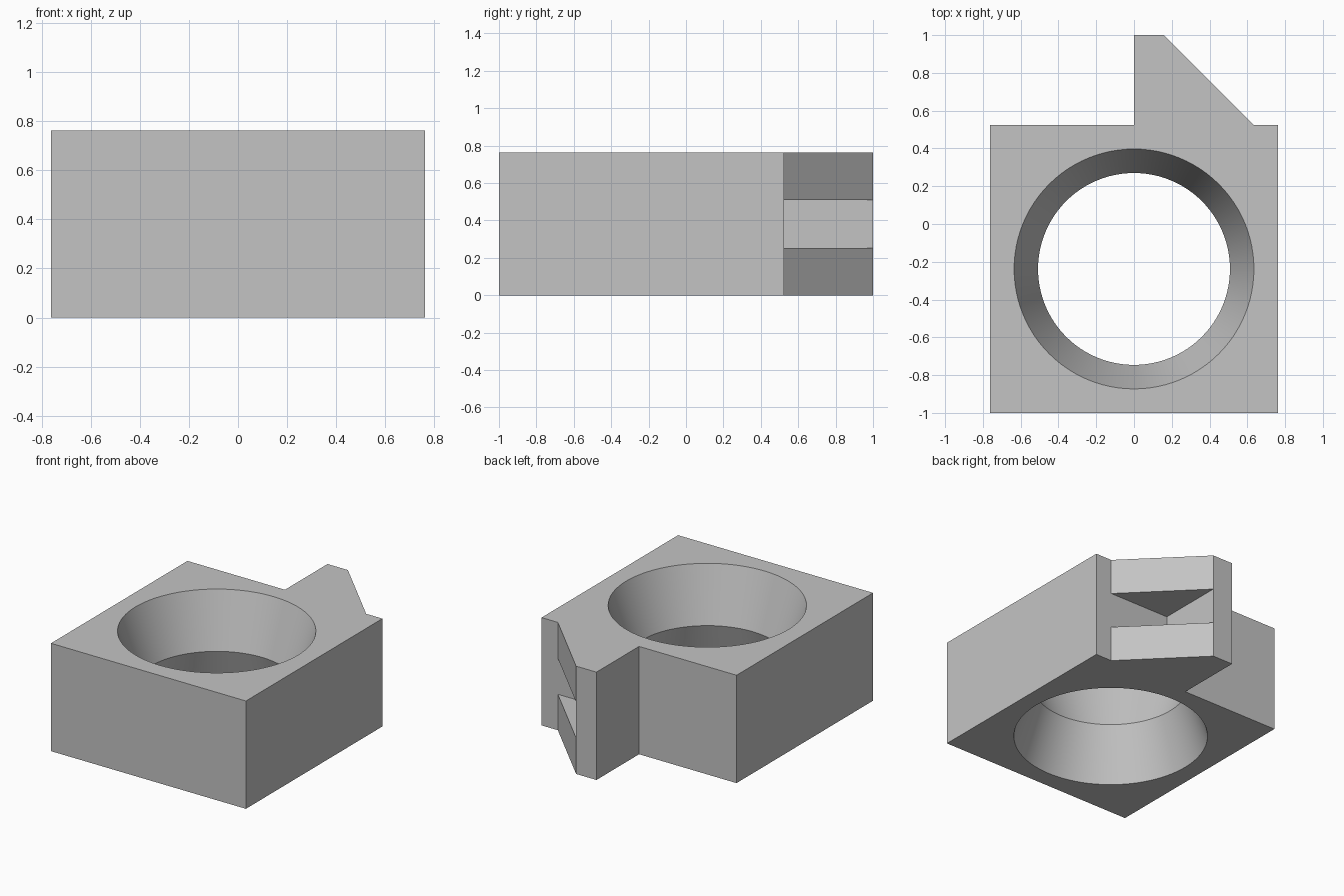
import bpy
import bmesh
import math

if "Cube" in bpy.data.objects:
    bpy.data.objects.remove(bpy.data.objects["Cube"], do_unlink=True)

U = 0.127              # base module
HALF = 6 * U           # half width of the block
HEIGHT = 6 * U
BACK = 12 * U - 1      # back face of the block
TAB = 1 - BACK         # how far the tab sticks out
TAB_X = 5 * U - TAB    # width of the tab's end
CENTER_Y = (BACK - 1) / 2

grey = bpy.data.materials.new("plain_grey")
grey.use_nodes = True
colour = (0.55, 0.55, 0.55, 1)
grey.diffuse_color = colour
grey.node_tree.nodes["Principled BSDF"].inputs["Base Color"].default_value = colour


def make_object(name, bm):
    bmesh.ops.recalc_face_normals(bm, faces=bm.faces)
    mesh = bpy.data.meshes.new(name)
    bm.to_mesh(mesh)
    bm.free()
    mesh.materials.append(grey)
    obj = bpy.data.objects.new(name, mesh)
    bpy.context.collection.objects.link(obj)
    return obj


def prism(name, outline, z0, z1):
    bm = bmesh.new()
    base = bm.faces.new([bm.verts.new((x, y, z0)) for x, y in outline])
    top = bmesh.ops.extrude_face_region(bm, geom=[base], use_keep_orig=True)
    verts = [v for v in top["geom"] if isinstance(v, bmesh.types.BMVert)]
    bmesh.ops.translate(bm, verts=verts, vec=(0, 0, z1 - z0))
    return make_object(name, bm)


def revolve(name, profile, steps=96):
    # closed solid from (radius, z) rings
    bm = bmesh.new()
    rings = []
    for r, z in profile:
        rings.append([bm.verts.new((r * math.cos(a), CENTER_Y + r * math.sin(a), z))
                      for a in (2 * math.pi * i / steps for i in range(steps))])
    for low, high in zip(rings, rings[1:]):
        for i in range(steps):
            j = (i + 1) % steps
            bm.faces.new((low[i], low[j], high[j], high[i]))
    bm.faces.new(rings[0])
    bm.faces.new(rings[-1])
    return make_object(name, bm)


def cut(target, cutter):
    mod = target.modifiers.new("cut", "BOOLEAN")
    mod.operation = "DIFFERENCE"
    mod.solver = "EXACT"
    mod.object = cutter
    bpy.context.view_layer.objects.active = target
    bpy.ops.object.modifier_apply(modifier=mod.name)
    bpy.data.objects.remove(cutter, do_unlink=True)


# Block and tapered tab as one outline
body = prism("holder_block", [
    (-HALF, -1), (HALF, -1), (HALF, BACK), (5 * U, BACK),
    (TAB_X, 1), (0, 1), (0, BACK), (-HALF, BACK)], 0, HEIGHT)

# Hourglass hole, narrowest at mid height, run slightly past both faces
E = 0.02
rim = 5 * U + E * U / (HEIGHT / 2)
cut(body, revolve("hole_cutter", [
    (rim, -E), (4 * U, HEIGHT / 2), (rim, HEIGHT + E)]))

# Triangular slot in the middle third of the tab's slope
cut(body, prism("slot_cutter", [
    (TAB_X, BACK), (5 * U, BACK), (5 * U, 1.1), (TAB_X, 1.1)], 2 * U, 4 * U))

# Smooth hole walls, crisp edges everywhere else
bpy.ops.object.select_all(action="DESELECT")
body.select_set(True)
bpy.context.view_layer.objects.active = body
bpy.ops.object.shade_smooth_by_angle(angle=math.radians(15))
